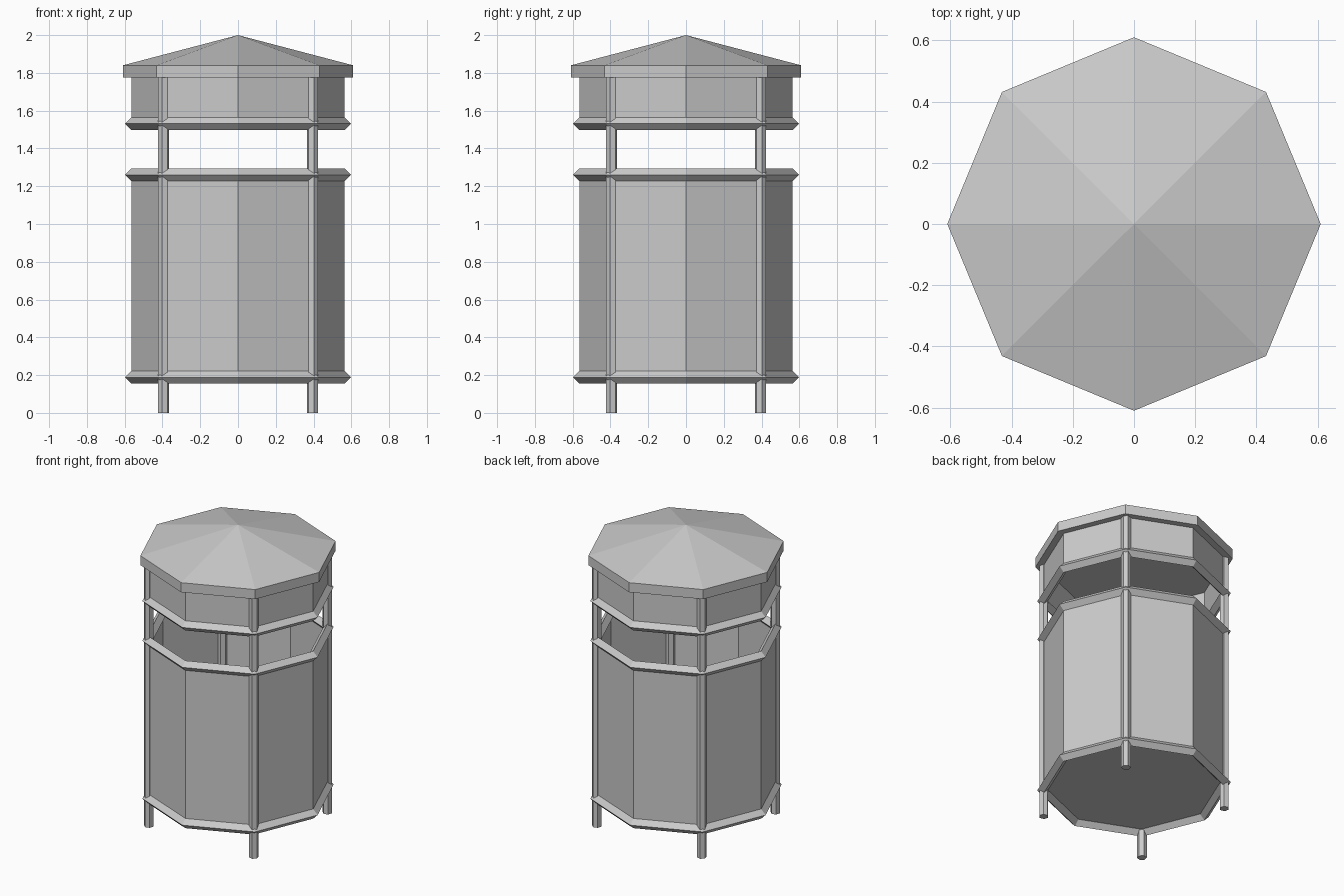
import bpy, bmesh, math

if "Cube" in bpy.data.objects:
    bpy.data.objects.remove(bpy.data.objects["Cube"])

N = 8            # octagonal plan, corners on the axes
R_WALL = 0.565

grey = bpy.data.materials.new("grey metal")
grey.diffuse_color = (0.6, 0.6, 0.6, 1)
grey.use_nodes = True
grey.node_tree.nodes["Principled BSDF"].inputs["Base Color"].default_value = grey.diffuse_color


def finish(name, bm):
    bmesh.ops.recalc_face_normals(bm, faces=bm.faces[:])
    me = bpy.data.meshes.new(name)
    bm.to_mesh(me)
    bm.free()
    me.materials.append(grey)
    ob = bpy.data.objects.new(name, me)
    bpy.context.collection.objects.link(ob)
    return ob


def loop(bm, n, r, z, cx=0, cy=0, turn=0):
    return [bm.verts.new((cx + r * math.cos(turn + math.tau * i / n),
                          cy + r * math.sin(turn + math.tau * i / n), z)) for i in range(n)]


def bridge(bm, a, b):
    n = len(a)
    for i in range(n):
        j = (i + 1) % n
        bm.faces.new((a[i], a[j], b[j], b[i]))


# Thin octagonal walls: open-topped bin with a floor, and the band under the roof
def wall(name, z0, z1, floor=False):
    bm = bmesh.new()
    low, high = loop(bm, N, R_WALL, z0), loop(bm, N, R_WALL, z1)
    bridge(bm, low, high)
    if floor:
        bm.faces.new(low)
    finish(name, bm)


wall("bin_body", 0.19, 1.26, floor=True)
wall("upper_band", 1.53, 1.78)

# Diamond-section rails around the wall edges
for name, z in (("bottom_rail", 0.188), ("rim_rail", 1.26), ("upper_rail", 1.531)):
    bm = bmesh.new()
    h = 0.033
    rings = [loop(bm, N, R_WALL + dr, z + dz) for dr, dz in ((h, 0), (0, h), (-h, 0), (0, -h))]
    for k in range(4):
        bridge(bm, rings[k], rings[(k + 1) % 4])
    finish(name, bm)

# Hexagonal posts at the four diagonal corners, flat side facing outward
for k in range(4):
    a = math.pi / 4 + k * math.pi / 2
    cx, cy = 0.558 * math.cos(a), 0.558 * math.sin(a)
    bm = bmesh.new()
    low, high = (loop(bm, 6, 0.03, z, cx, cy, a + math.pi / 6) for z in (0, 1.78))
    bridge(bm, low, high)
    bm.faces.new(low)
    bm.faces.new(high)
    finish(f"post_{k + 1}", bm)

# Pyramid roof with a vertical eave
bm = bmesh.new()
low, high = loop(bm, N, 0.61, 1.775), loop(bm, N, 0.61, 1.84)
bridge(bm, low, high)
bm.faces.new(low)
apex = bm.verts.new((0, 0, 2))
for i in range(N):
    bm.faces.new((high[i], high[(i + 1) % N], apex))
finish("roof", bm)
